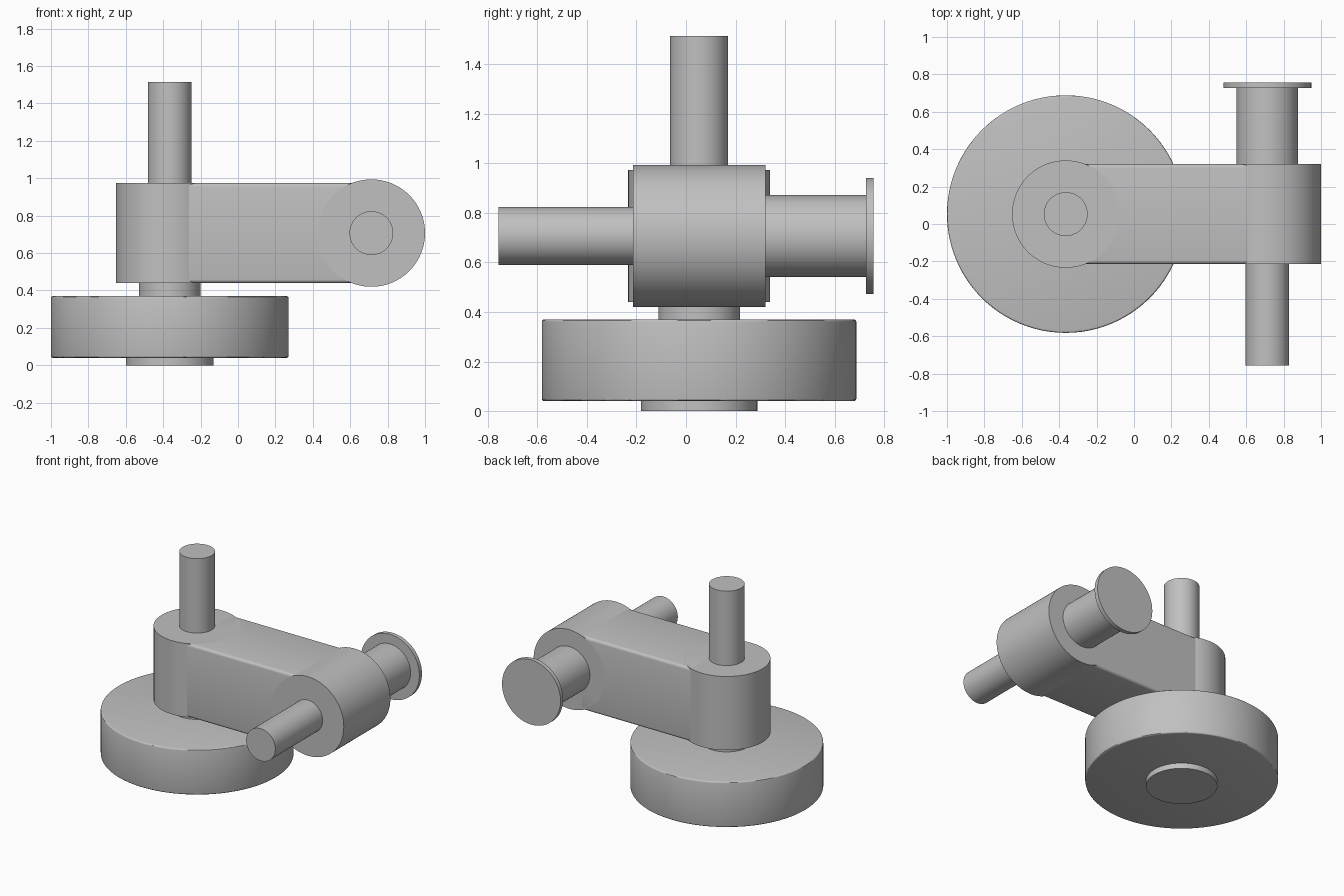
import bpy, bmesh, math
from mathutils import Matrix, Vector

if "Cube" in bpy.data.objects:
    bpy.data.objects.remove(bpy.data.objects["Cube"])

grey = bpy.data.materials.new("plain_grey")
grey.diffuse_color = (0.53, 0.53, 0.53, 1)
grey.use_nodes = True
grey.node_tree.nodes["Principled BSDF"].inputs["Base Color"].default_value = grey.diffuse_color


def finish(name, bm):
    mesh = bpy.data.meshes.new(name)
    bm.to_mesh(mesh)
    bm.free()
    mesh.materials.append(grey)
    mesh.shade_smooth()
    mesh.set_sharp_from_angle(angle=math.radians(30))
    obj = bpy.data.objects.new(name, mesh)
    bpy.context.collection.objects.link(obj)
    return obj


def rod(name, axis, radius, start, end, bevel=0.0):
    """Cylinder from start to end along the upright or the cross axis."""
    bm = bmesh.new()
    bmesh.ops.create_cone(bm, cap_ends=True, segments=96, radius1=radius,
                          radius2=radius, depth=end - start)
    if bevel:
        rims = [e for e in bm.edges if e.calc_face_angle(0) > 1]
        bmesh.ops.bevel(bm, geom=rims, offset=bevel, segments=3,
                        profile=0.5, affect='EDGES')
    mid = (start + end) / 2
    if axis == 'Z':
        m = Matrix.Translation((PIVOT_X, PIVOT_Y, mid))
    else:
        m = Matrix.Translation((CROSS_X, mid, CROSS_Z)) @ Matrix.Rotation(-math.pi / 2, 4, 'X')
    bmesh.ops.transform(bm, matrix=m, verts=bm.verts)
    return finish(name, bm)


PIVOT_X, PIVOT_Y = -0.365, 0.053     # upright axis
CROSS_X, CROSS_Z = 0.713, 0.707      # cross axis
HUB, HALF = 0.287, 0.2675            # hub radius, half hub length

# Upright stack: wheel, retaining cap, spacer, hub and pin
rod("wheel_cap", 'Z', 0.235, 0.0, 0.04)
rod("wheel", 'Z', 0.635, 0.04, 0.37, 0.01)
rod("wheel_spacer", 'Z', 0.165, 0.37, CROSS_Z - HALF)
rod("upright_hub", 'Z', HUB, CROSS_Z - HALF, CROSS_Z + HALF)
rod("upright_pin", 'Z', 0.117, CROSS_Z + HALF, 1.515)

# Cross stack: front pin, hub, rear shaft and end flange
rod("front_pin", 'Y', 0.117, -0.757, PIVOT_Y - HALF)
rod("cross_hub", 'Y', HUB, PIVOT_Y - HALF, PIVOT_Y + HALF)
rod("rear_shaft", 'Y', 0.165, PIVOT_Y + HALF, 0.727)
rod("rear_flange", 'Y', 0.235, 0.727, 0.757)

# Square arm joining the hubs, with rounded long edges
bm = bmesh.new()
bmesh.ops.create_cube(bm, size=1)
x0, x1 = PIVOT_X + 0.1, CROSS_X - 0.1
m = Matrix.Translation(((x0 + x1) / 2, PIVOT_Y, CROSS_Z)) @ Matrix.Diagonal((x1 - x0, 2 * HALF, 2 * HALF, 1))
bmesh.ops.transform(bm, matrix=m, verts=bm.verts)
long_edges = [e for e in bm.edges
              if abs((e.verts[0].co - e.verts[1].co).normalized().x) > 0.9]
bmesh.ops.bevel(bm, geom=long_edges, offset=0.02, segments=4, profile=0.5, affect='EDGES')
finish("arm", bm)
